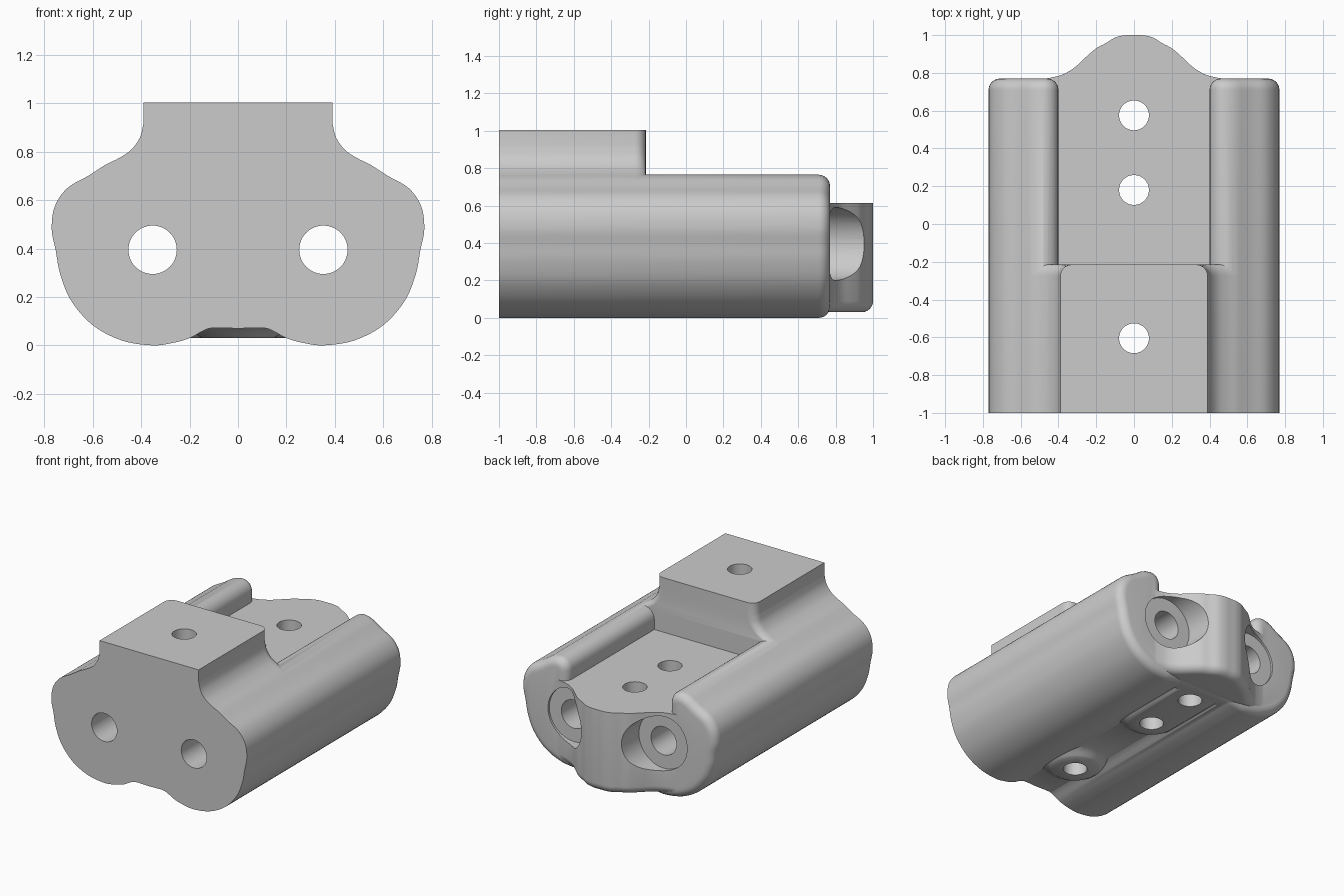
import bpy, bmesh, math
from mathutils import Vector

cube = bpy.data.objects.get("Cube")
if cube:
    bpy.data.objects.remove(cube, do_unlink=True)

grey = bpy.data.materials.new("plain grey")
grey.use_nodes = True
GREY = (0.6, 0.6, 0.6, 1)
grey.diffuse_color = GREY
grey.node_tree.nodes["Principled BSDF"].inputs["Base Color"].default_value = GREY


def spline(pts, n=5):
    """Smooth curve through a chain of 2D points."""
    p = [Vector(q) for q in pts]
    p = [2 * p[0] - p[1]] + p + [2 * p[-1] - p[-2]]
    out = []
    for a, b, c, d in zip(p, p[1:], p[2:], p[3:]):
        for i in range(n):
            t = i / n
            out.append(0.5 * (2 * b + (c - a) * t + (2 * a - 5 * b + 4 * c - d) * t * t
                              + (3 * b - a - 3 * c + d) * t ** 3))
    return out + [p[-2]]


def mirrored(half):
    """Close a right-hand chain with its mirror image."""
    left = [Vector((-p.x, p.y)) for p in reversed(half) if abs(p.x) > 1e-4]
    return half + left


def inset(loop, d):
    """Move an anticlockwise loop inwards by d."""
    out = []
    for i, p in enumerate(loop):
        a = (p - loop[i - 1]).normalized()
        b = (loop[(i + 1) % len(loop)] - p).normalized()
        n = Vector((-a.y - b.y, a.x + b.x)).normalized()
        out.append(p + n * d / max(0.6, n.dot(Vector((-a.y, a.x)))))
    return out


def loft(name, sections):
    """Skin a stack of equal 3D loops and cap both ends."""
    bm = bmesh.new()
    rings = [[bm.verts.new(p) for p in s] for s in sections]
    n = len(rings[0])
    for r, s in zip(rings, rings[1:]):
        for i in range(n):
            bm.faces.new((r[i], r[(i + 1) % n], s[(i + 1) % n], s[i]))
    bm.faces.new(rings[0][::-1])
    bm.faces.new(rings[-1])
    if bm.calc_volume(signed=True) < 0:
        bmesh.ops.reverse_faces(bm, faces=bm.faces)
    me = bpy.data.meshes.new(name)
    bm.to_mesh(me)
    bm.free()
    me.materials.append(grey)
    ob = bpy.data.objects.new(name, me)
    bpy.context.collection.objects.link(ob)
    return ob


def cylinder(name, loc, r, depth, rot=(0, 0, 0)):
    bpy.ops.mesh.primitive_cylinder_add(vertices=48, radius=r, depth=depth, location=loc, rotation=rot)
    ob = bpy.context.object
    ob.name = name
    ob.hide_render = True
    ob.data.materials.append(grey)
    return ob


def boolean(target, other, operation):
    bpy.context.view_layer.objects.active = target
    m = target.modifiers.new("cut", 'BOOLEAN')
    m.operation, m.solver, m.object = operation, 'MANIFOLD', other
    bpy.ops.object.modifier_apply(modifier=m.name)
    bpy.data.objects.remove(other, do_unlink=True)


ROUND = [math.radians(a) for a in range(0, 91, 15)]

# Main body: twin-lobed section with side rails, rounded at the back
side = spline([(0, 0.07), (0.10, 0.072), (0.14, 0.062), (0.2, 0.03), (0.27, 0.01), (0.355, 0),
               (0.48, 0.02), (0.6, 0.083), (0.69, 0.185), (0.735, 0.295), (0.753, 0.39),
               (0.77, 0.48), (0.757, 0.575), (0.705, 0.65), (0.62, 0.7), (0.555, 0.742)])
rail = [Vector((0.48 - 0.08 * math.sin(a), 0.685 + 0.08 * math.cos(a))) for a in ROUND]
section = mirrored(side + [Vector((0.52, 0.758))] + rail + [Vector((0.4, 0.615))])
R = 0.06
stack = [(-1, 0)] + [(0.77 - R + R * math.sin(a), R * (1 - math.cos(a))) for a in ROUND]
body = loft("clamp_body", [[(p.x, y, p.y) for p in inset(section, d)] for y, d in stack])

# Raised block with flared foot and rounded back corners
flare = spline([(0.39, 0.92), (0.405, 0.86), (0.44, 0.81), (0.49, 0.775), (0.555, 0.742), (0.60, 0.705)])
half = [Vector((0.5, 0.5))] + flare[::-1] + [Vector((0.39, 1.003))]
stack = [(-1, 0)] + [(-0.215 - R + R * math.sin(a), R * (1 - math.cos(a))) for a in ROUND]
block = loft("raised_block", [[(p.x - math.copysign(d, p.x), y, p.y) for p in mirrored(half)]
                              for y, d in stack])

# Back tongue: bell-shaped plan with a rounded lower edge
bell = spline([(0.5, 0.765), (0.43, 0.777), (0.37, 0.795), (0.31, 0.832), (0.25, 0.888),
               (0.2, 0.93), (0.15, 0.957), (0.1, 0.987), (0.05, 0.999), (0, 1.0)])
plan = mirrored([Vector((0.5, 0.6))] + bell)
stack = [(0.03 + R * (1 - math.sin(a)), R * (1 - math.cos(a))) for a in ROUND[::-1]] + [(0.615, 0)]
tongue = loft("back_tongue", [[(p.x, p.y, z) for p in inset(plan, d)] for z, d in stack])


# Flared pads under the vertical holes
def pad(name, y0, y1):
    secs = []
    for z, r in [(0.03, 0.15), (0.04, 0.165), (0.055, 0.19), (0.08, 0.24), (0.2, 0.24)]:
        ring = []
        for i in range(48):
            a = 2 * math.pi * (i + 0.5) / 48
            ring.append((r * math.cos(a), (y1 if i < 24 else y0) + r * math.sin(a), z))
        secs.append(ring)
    return loft(name, secs)


for part in (block, tongue, pad("front_pad", -0.61, -0.6), pad("rear_pad", 0.18, 0.62)):
    boolean(body, part, 'UNION')

# Vertical screw holes
for y in (-0.605, 0.18, 0.575):
    boolean(body, cylinder("screw_hole", (0, y, 0.5), 0.079, 2), 'DIFFERENCE')

# Lengthwise bores with wide recesses at the back
for x in (-0.353, 0.353):
    boolean(body, cylinder("bore", (x, 0, 0.395), 0.1, 3, (math.pi / 2, 0, 0)), 'DIFFERENCE')
    boolean(body, cylinder("recess", (x, 1.005, 0.395), 0.195, 0.5, (math.pi / 2, 0, 0)), 'DIFFERENCE')

bpy.ops.object.select_all(action='DESELECT')
body.select_set(True)
bpy.context.view_layer.objects.active = body
bpy.ops.object.shade_smooth_by_angle(angle=math.radians(35))
